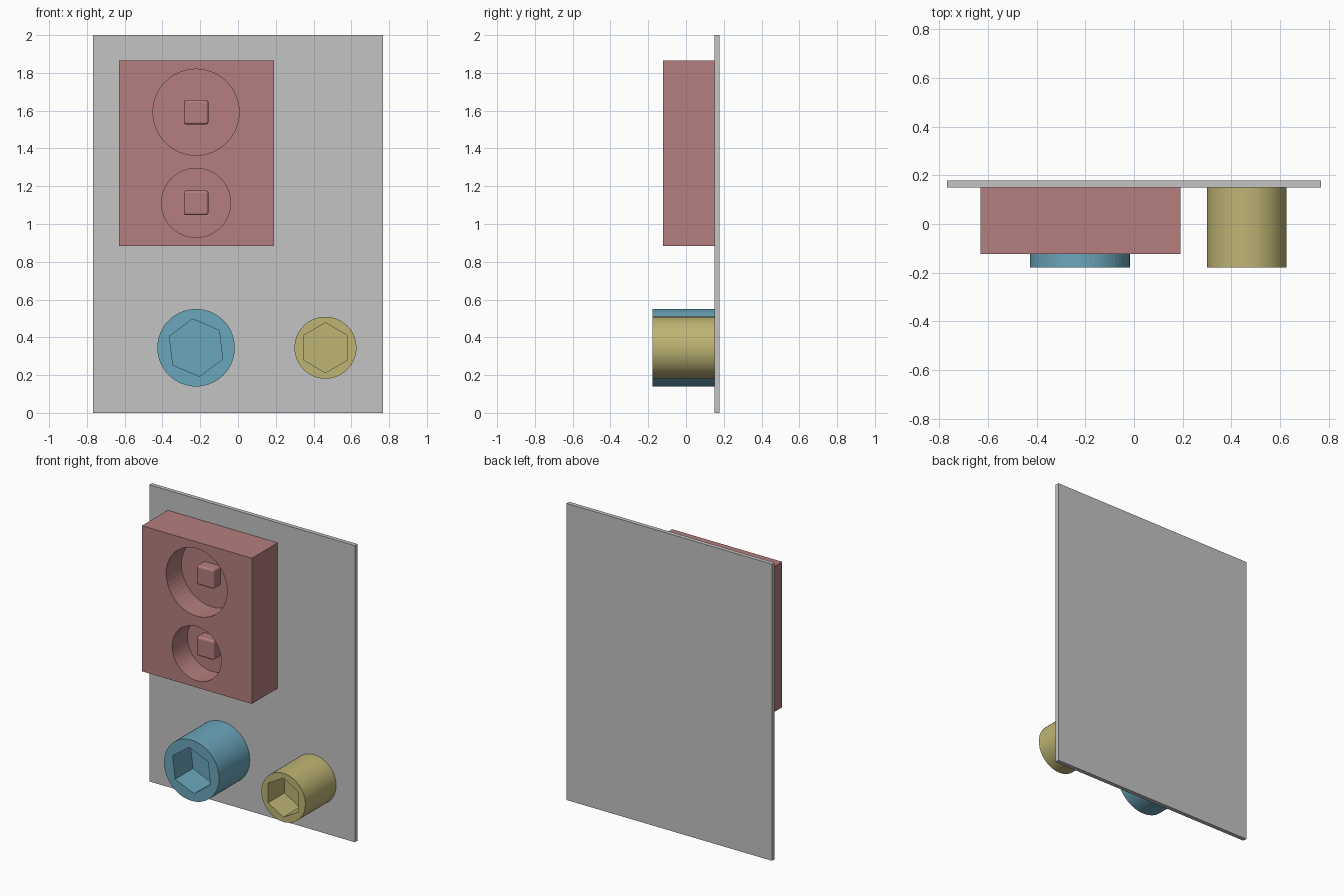
import bpy, bmesh, math
from mathutils import Matrix

if "Cube" in bpy.data.objects:
    bpy.data.objects.remove(bpy.data.objects["Cube"])

def material(name, rgb):
    m = bpy.data.materials.new(name)
    lin = [((c / 255 + 0.055) / 1.055) ** 2.4 for c in rgb]
    m.diffuse_color = (*lin, 1)
    m.use_nodes = True
    m.node_tree.nodes["Principled BSDF"].inputs["Base Color"].default_value = m.diffuse_color
    return m

GREY = material("plate grey", (195, 195, 195))
RED = material("dusty red", (181, 127, 126))
BLUE = material("soft blue", (107, 167, 188))
YELLOW = material("straw yellow", (191, 181, 116))

def finish(name, bm, mat):
    me = bpy.data.meshes.new(name)
    bm.to_mesh(me)
    bm.free()
    ob = bpy.data.objects.new(name, me)
    bpy.context.collection.objects.link(ob)
    if mat:
        me.materials.append(mat)
    return ob

def box(name, x0, x1, y0, y1, z0, z1, mat, bevel=0):
    bm = bmesh.new()
    bmesh.ops.create_cube(bm, size=1, matrix=Matrix.Translation(
        ((x0 + x1) / 2, (y0 + y1) / 2, (z0 + z1) / 2)) @ Matrix.Diagonal((x1 - x0, y1 - y0, z1 - z0, 1)))
    if bevel:
        bmesh.ops.bevel(bm, geom=bm.edges[:], offset=bevel, segments=3,
                        profile=0.5, affect='EDGES')
    return finish(name, bm, mat)

def prism(name, x, z, r, y0, y1, sides, mat=None, turn=0):
    # round or hexagonal bar lying along y
    bm = bmesh.new()
    bmesh.ops.create_cone(bm, cap_ends=True, segments=sides, radius1=r, radius2=r, depth=y1 - y0,
        matrix=Matrix.Translation((x, (y0 + y1) / 2, z)) @ Matrix.Rotation(math.pi / 2, 4, 'X')
        @ Matrix.Rotation(math.radians(turn), 4, 'Z'))
    return finish(name, bm, mat)

def cut(ob, cutter):
    mod = ob.modifiers.new("cut", 'BOOLEAN')
    mod.operation, mod.solver, mod.object = 'DIFFERENCE', 'EXACT', cutter
    bpy.context.view_layer.objects.active = ob
    bpy.ops.object.modifier_apply(modifier=mod.name)
    bpy.data.objects.remove(cutter)

FRONT, WALL, BACK = -0.178, 0.15, 0.178
BLOCK_FRONT, FLOOR = -0.123, 0.04

# back plate
box("back_plate", -0.767, 0.767, WALL, BACK, 0, 2, GREY)

# block with two round pockets, each holding a small square peg
block = box("socket_block", -0.63, 0.19, BLOCK_FRONT, WALL, 0.883, 1.865, RED)
for name, z, r in (("upper", 1.592, 0.228), ("lower", 1.112, 0.183)):
    cut(block, prism("pocket_cutter", -0.222, z, r, BLOCK_FRONT - 0.1, FLOOR, 48))
    box(name + "_peg", -0.287, -0.157, FLOOR - 0.075, FLOOR + 0.03,
        z - 0.065, z + 0.065, RED, bevel=0.013)

# round posts with hexagonal recesses
for name, x, r, hex_r, depth, turn, mat in (
        ("large_post", -0.222, 0.205, 0.153, 0.19, 7, BLUE),
        ("small_post", 0.463, 0.164, 0.132, 0.175, 0, YELLOW)):
    post = prism(name, x, 0.345, r, FRONT, WALL, 64, mat)
    cut(post, prism("hex_cutter", x, 0.345, hex_r, FRONT - 0.1, FRONT + depth, 6, None, turn))
